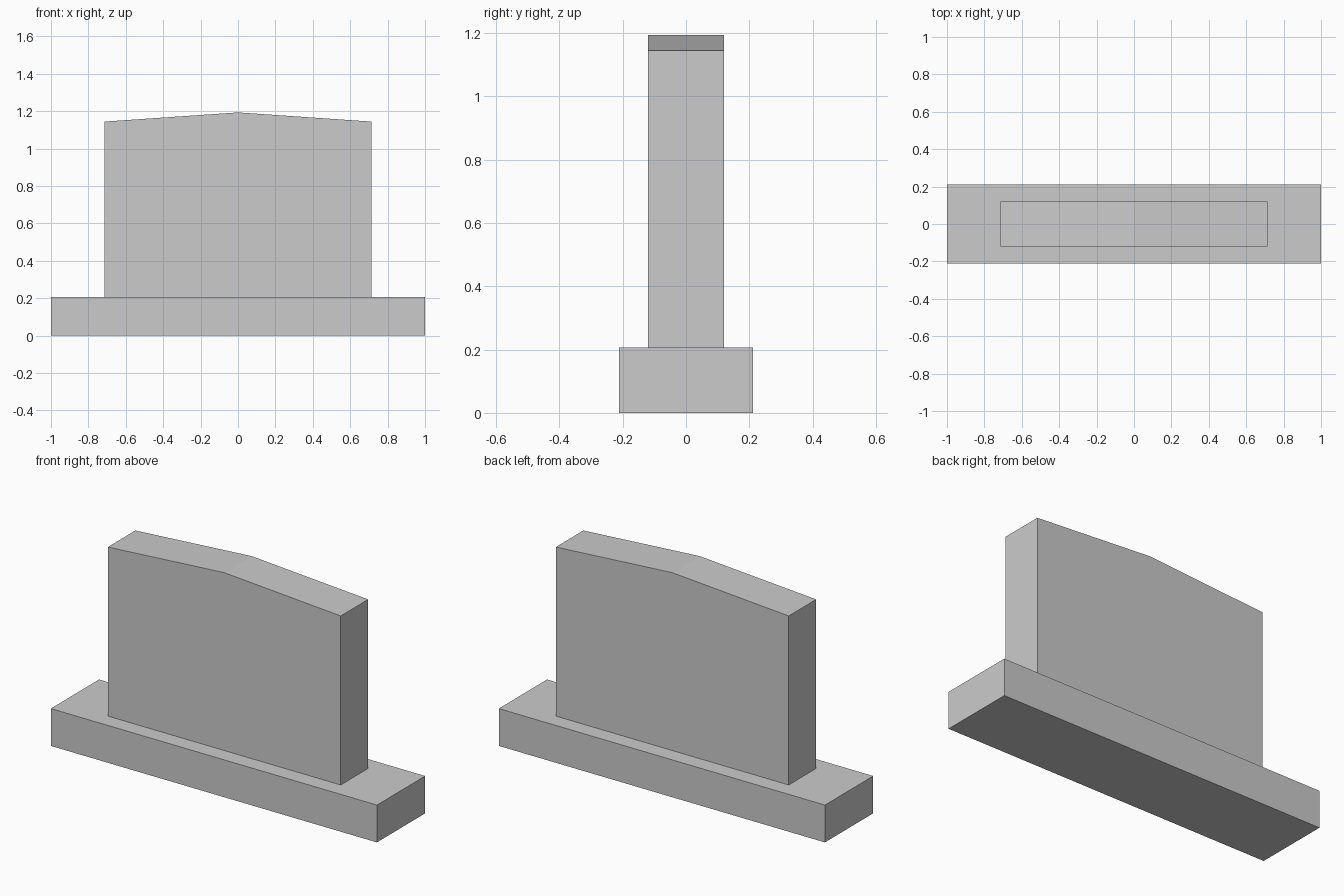
import bpy
import bmesh

if "Cube" in bpy.data.objects:
    bpy.data.objects.remove(bpy.data.objects["Cube"])


def extrude_profile(name, profile, depth):
    """Extrude an x-z outline along y, centred on y = 0."""
    bm = bmesh.new()
    face = bm.faces.new([bm.verts.new((x, -depth / 2, z)) for x, z in profile])
    result = bmesh.ops.extrude_face_region(bm, geom=[face])
    moved = [v for v in result["geom"] if isinstance(v, bmesh.types.BMVert)]
    bmesh.ops.translate(bm, verts=moved, vec=(0, depth, 0))
    bmesh.ops.recalc_face_normals(bm, faces=bm.faces)
    mesh = bpy.data.meshes.new(name)
    bm.to_mesh(mesh)
    bm.free()
    obj = bpy.data.objects.new(name, mesh)
    bpy.context.collection.objects.link(obj)
    return obj


BASE_TOP = 0.207

# Plinth
extrude_profile("base_plinth",
                [(-1, 0), (1, 0), (1, BASE_TOP), (-1, BASE_TOP)], 0.422)

# Upright slab with a shallow peaked top
extrude_profile("upright_slab",
                [(-0.714, BASE_TOP), (0.714, BASE_TOP), (0.714, 1.144),
                 (0, 1.193), (-0.714, 1.144)], 0.24)
